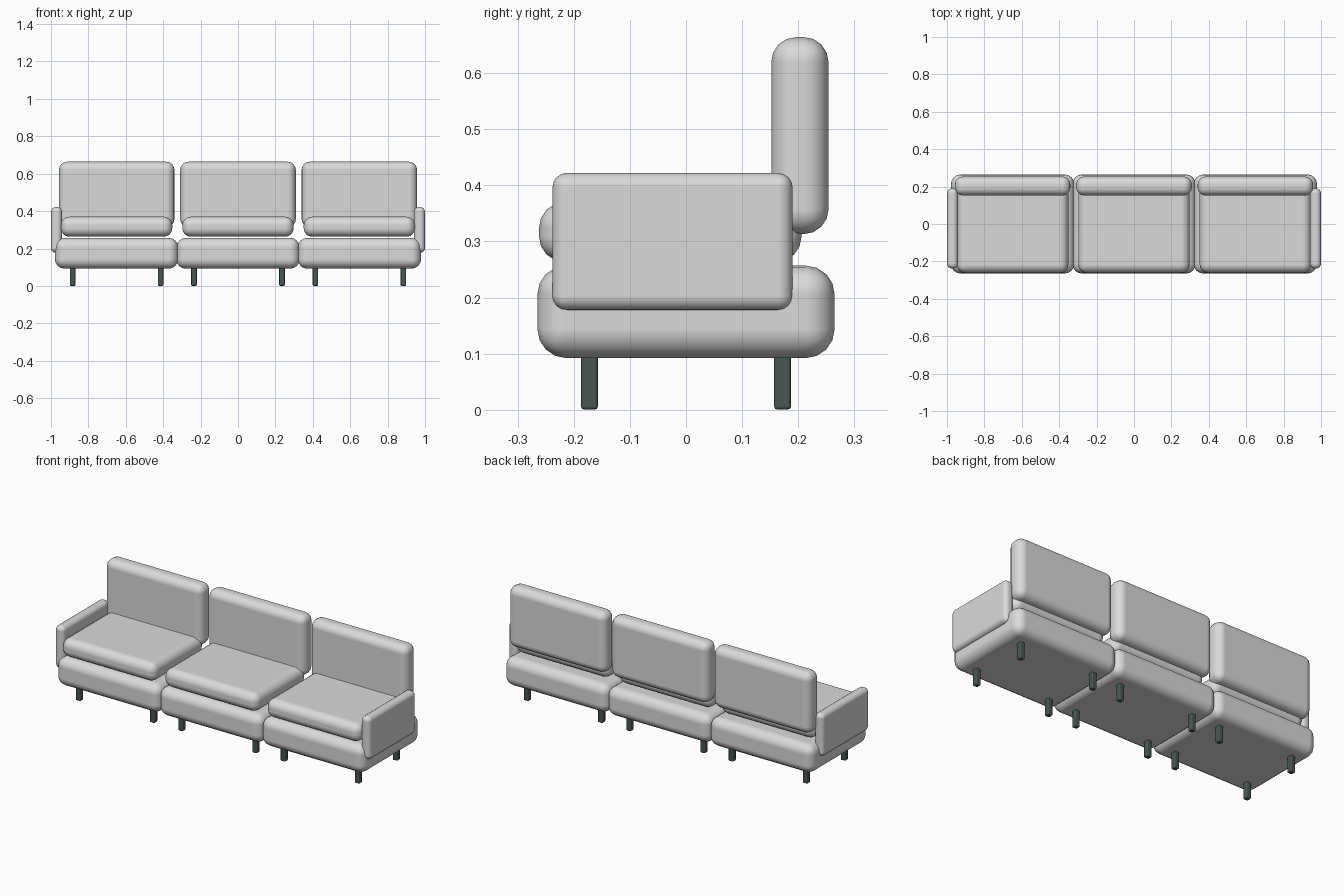
import bpy
import bmesh

if "Cube" in bpy.data.objects:
    bpy.data.objects.remove(bpy.data.objects["Cube"])


def material(name, rgb):
    m = bpy.data.materials.new(name)
    m.diffuse_color = (*rgb, 1.0)
    m.use_nodes = True
    m.node_tree.nodes["Principled BSDF"].inputs["Base Color"].default_value = m.diffuse_color
    return m


FABRIC = material("light grey fabric", (0.70, 0.70, 0.70))
METAL = material("dark green grey legs", (0.063, 0.096, 0.083))


def rounded_box(name, x, y, z, radius, mat, segments=4):
    """Box spanning the given (min, max) ranges with rounded edges."""
    bm = bmesh.new()
    bmesh.ops.create_cube(bm, size=1.0)
    spans = (x, y, z)
    for v in bm.verts:
        v.co = [(a + b) / 2 + c * (b - a) for (a, b), c in zip(spans, v.co)]
    mesh = bpy.data.meshes.new(name)
    bm.to_mesh(mesh)
    bm.free()
    mesh.materials.append(mat)
    for p in mesh.polygons:
        p.use_smooth = True
    obj = bpy.data.objects.new(name, mesh)
    bpy.context.collection.objects.link(obj)
    bevel = obj.modifiers.new("rounding", "BEVEL")
    bevel.width = radius
    bevel.segments = segments
    bevel.harden_normals = True
    return obj


# Three identical seat modules
for i, side in enumerate(("left", "middle", "right")):
    cx = (i - 1) * 0.649
    rounded_box(f"{side}_base", (cx - 0.33, cx + 0.33), (-0.265, 0.265),
                (0.092, 0.257), 0.052, FABRIC)
    rounded_box(f"{side}_seat_cushion", (cx - 0.298, cx + 0.298), (-0.262, 0.206),
                (0.263, 0.370), 0.046, FABRIC)
    rounded_box(f"{side}_back_cushion", (cx - 0.309, cx + 0.309), (0.152, 0.254),
                (0.313, 0.664), 0.044, FABRIC)
    # Four short legs per module
    for sx in (-1, 1):
        for sy in (-1, 1):
            lx, ly = cx + sx * 0.235, sy * 0.172
            rounded_box(f"{side}_leg", (lx - 0.015, lx + 0.015),
                        (ly - 0.015, ly + 0.015), (0.0, 0.1), 0.006, METAL, 2)

# Armrests on the outer ends
for side, s in (("left", -1), ("right", 1)):
    rounded_box(f"{side}_armrest", tuple(sorted((s * 0.941, s * 1.0))),
                (-0.238, 0.190), (0.177, 0.422), 0.026, FABRIC)
